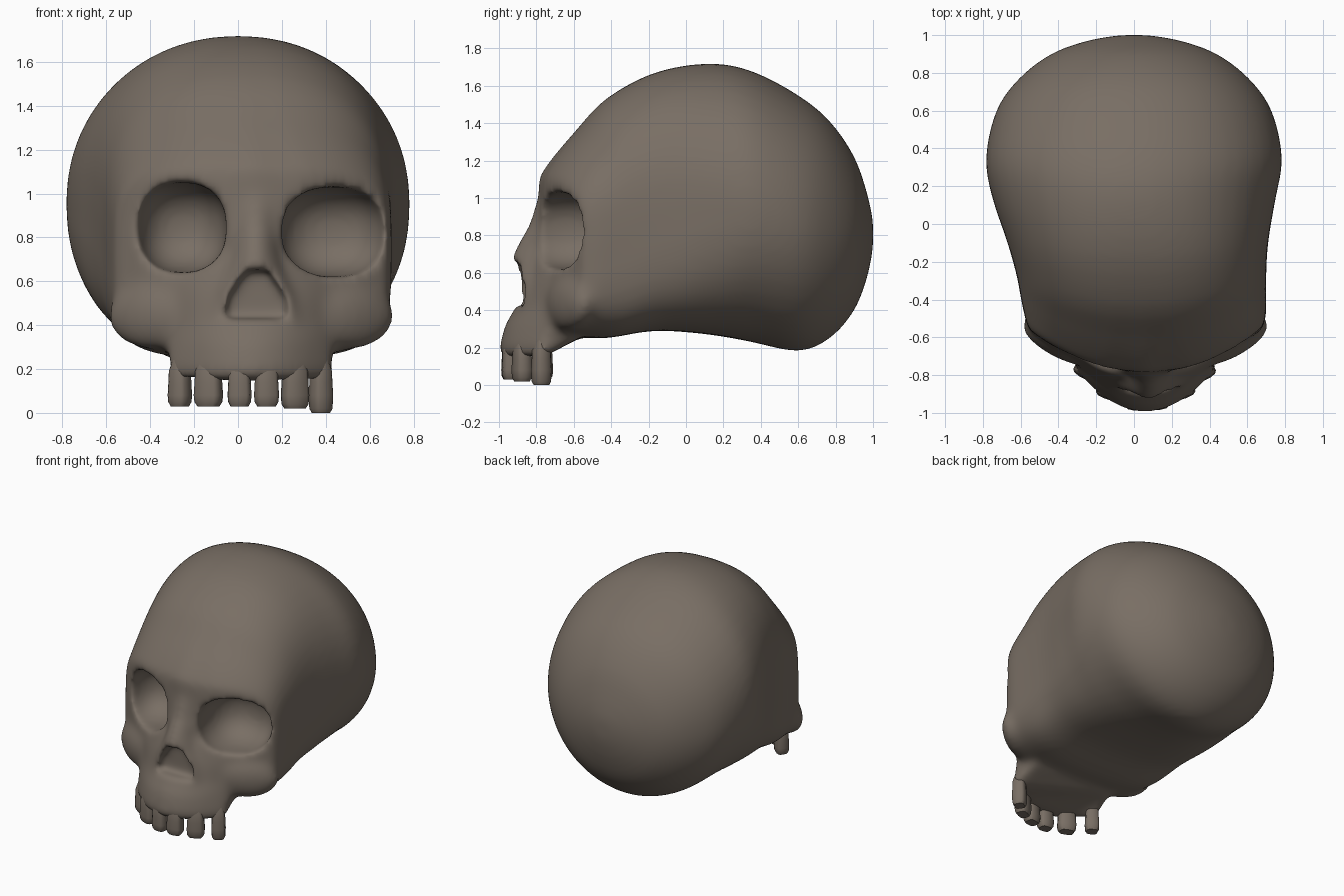
import bpy, bmesh, math
from mathutils import Matrix, Vector

old = bpy.data.objects.get("Cube")
if old:
    bpy.data.objects.remove(old, do_unlink=True)

bone = bpy.data.materials.new("grey_brown_bone")
bone.diffuse_color = (0.19, 0.157, 0.128, 1)
bone.use_nodes = True
bone.node_tree.nodes["Principled BSDF"].inputs["Base Color"].default_value = bone.diffuse_color
FACE_X = 0.06


def power(v, e):
    return math.copysign(abs(v) ** e, v)


def skin(bm, rings):
    """Bridge matching closed rings and cap both ends."""
    loops = [[bm.verts.new(p) for p in ring] for ring in rings]
    n = len(loops[0])
    for a, b in zip(loops, loops[1:]):
        for i in range(n):
            j = (i + 1) % n
            bm.faces.new((a[i], a[j], b[j], b[i]))
    bm.faces.new(loops[0])
    bm.faces.new(loops[-1][::-1])


def ellipsoid(bm, centre, radii, e=1.0):
    made = bmesh.ops.create_uvsphere(bm, u_segments=24, v_segments=14, radius=1)
    for v in made["verts"]:
        v.co = Vector([c + r * power(p, e) for c, r, p in zip(centre, radii, v.co)])


def make(name, bm):
    bmesh.ops.recalc_face_normals(bm, faces=bm.faces)
    mesh = bpy.data.meshes.new(name)
    bm.to_mesh(mesh)
    bm.free()
    obj = bpy.data.objects.new(name, mesh)
    bpy.context.collection.objects.link(obj)
    mesh.materials.append(bone)
    return obj


def smooth(obj, angle):
    bpy.ops.object.select_all(action="DESELECT")
    bpy.context.view_layer.objects.active = obj
    obj.select_set(True)
    bpy.ops.object.shade_smooth_by_angle(angle=math.radians(angle))


# Cranium stations: depth, centre x, half width, bottom, top, face bend,
# squareness of the upper half, squareness of the lower half
stations = [
    (-.79, .06, .62, .29, 1.11, .60, 4.6, 4.5),
    (-.72, .06, .64, .27, 1.21, .58, 3.8, 4.5),
    (-.60, .05, .65, .26, 1.35, .50, 3.1, 4.5),
    (-.43, .04, .66, .25, 1.53, .35, 2.6, 4.3),
    (-.17, .02, .69, .29, 1.67, .15, 2.3, 3.9),
    (.12, 0, .75, .27, 1.72, .03, 2.1, 2.9),
    (.35, 0, .785, .23, 1.68, 0, 2.1, 2.2),
    (.60, 0, .73, .18, 1.55, 0, 2.1, 1.95),
    (.77, 0, .61, .25, 1.41, 0, 2.1, 1.95),
    (.90, 0, .44, .40, 1.22, 0, 2.0, 2.0),
    (.97, 0, .25, .58, 1.02, 0, 2.0, 2.0),
    (1.0, 0, .08, .73, .88, 0, 2.0, 2.0),
]


def refine(rows, steps):
    """Insert spline-blended rows between the given ones."""
    result = []
    for i in range(len(rows) - 1):
        quad = [rows[max(i - 1, 0)], rows[i], rows[i + 1], rows[min(i + 2, len(rows) - 1)]]
        for k in range(steps):
            t = k / steps
            result.append([b + t / 2 * (c - a + t * (2 * a - 5 * b + 4 * c - d
                           + t * (3 * b - a - 3 * c + d))) for a, b, c, d in zip(*quad)])
    return result + [rows[-1]]


def station_ring(s, cx, hw, zb, zt, bend, upper, lower, scale=1.0):
    ring = []
    for i in range(48):
        a = math.tau * i / 48
        e = 2 / (lower if math.sin(a) < 0 else upper)
        dx = hw * scale * power(math.cos(a), e)
        z = (zb + zt) / 2 + (zt - zb) / 2 * scale * power(math.sin(a), e)
        ring.append((cx + dx, s + bend * dx * dx, z))
    return ring


bm = bmesh.new()
face_fill = [station_ring(*stations[0], scale=f) for f in (.1, .35, .6, .8)]
skin(bm, face_fill + [station_ring(*s) for s in refine(stations, 3)])


# Upper jaw and nose bridge: height, half width, front depth, sweep back at sides
def arch_ring(cx, z, hw, front, sweep, lift=0.0):
    ring = [(cx + hw * u / 6, front + sweep * (u / 6) ** 2, z) for u in range(-6, 7)]
    return ring + [(cx + hw * .9, -.58, z + lift), (cx - hw * .9, -.58, z + lift)]


jaw = [(.145, .37, -.99, .22, .10), (.20, .38, -1.0, .24, .07), (.32, .38, -.97, .24),
       (.42, .37, -.91, .19), (.55, .37, -.87, .16), (.70, .30, -.82, .10)]
nose = [(.40, .19, -.90, .04), (.55, .16, -.915, .04), (.67, .11, -.94, .09),
        (.74, .10, -.91, .10), (.86, .09, -.84, .07), (1.04, .11, -.78, .04)]
skin(bm, [arch_ring(FACE_X, *r) for r in jaw])
skin(bm, [arch_ring(FACE_X + .02, *r) for r in nose])

# Cheekbones, turned to follow the curve of the face
for side in (-1, 1):
    cheek = bmesh.ops.create_uvsphere(bm, u_segments=24, v_segments=14, radius=1)
    place = (Matrix.Translation((FACE_X + side * .46, -.625, .44))
             @ Matrix.Rotation(side * .5, 4, "Z") @ Matrix.Diagonal((.22, .08, .15, 1)))
    bmesh.ops.transform(bm, matrix=place, verts=cheek["verts"])
skull = make("skull", bm)

# Eye socket and nose opening cutters
bm = bmesh.new()
ellipsoid(bm, (-.255, -.69, .845), (.205, .27, .205), .85)
ellipsoid(bm, (.43, -.645, .825), (.245, .26, .205), .85)
sockets = make("socket_cutter", bm)
bm = bmesh.new()
outline = [(-.15, .43), (.15, .43), (.13, .53), (.05, .65), (-.05, .65), (-.13, .53)]
skin(bm, [[(.085 + x, y, z) for x, z in outline] for y in (-1.2, -.82)])
opening = make("nose_cutter", bm)


def remesh(size):
    mod = skull.modifiers.new("fuse", "REMESH")
    mod.mode = "VOXEL"
    mod.voxel_size = size


def soften(rounds):
    mod = skull.modifiers.new("soften", "SMOOTH")
    mod.factor, mod.iterations = .5, rounds


remesh(.02)
soften(10)
for cutter in (sockets, opening):
    cutter.hide_render = True
    mod = skull.modifiers.new("cut", "BOOLEAN")
    mod.operation, mod.object = "DIFFERENCE", cutter
remesh(.018)
soften(16)

# Bake the fused surface and drop the cutters
graph = bpy.context.evaluated_depsgraph_get()
baked = bpy.data.meshes.new_from_object(skull.evaluated_get(graph))
skull.modifiers.clear()
skull.data = baked
baked.materials.clear()
baked.materials.append(bone)
for cutter in (sockets, opening):
    bpy.data.objects.remove(cutter, do_unlink=True)
smooth(skull, 60)

# Teeth along the arch: x, width, bottom
teeth = [(-.265, .1, .03), (-.135, .13, .03), (.007, .11, .03),
         (.13, .115, .03), (.26, .125, .02), (.378, .1, .0)]
for i, (x, w, bottom) in enumerate(teeth):
    dx = x - FACE_X
    y = -.945 + 1.7 * dx * dx
    bm = bmesh.new()
    rings = []
    for z, f in ((.24, .6), (.19, .9), (.14, .94), (.08, 1), (bottom + .02, .95), (bottom, .75)):
        rings.append([(w / 2 * f * power(math.cos(a), .6), .048 * f * power(math.sin(a), .6), z)
                      for a in (math.tau * k / 12 for k in range(12))])
    skin(bm, rings)
    turn = Matrix.Rotation(math.atan(2.0 * dx), 4, "Z")
    bmesh.ops.transform(bm, matrix=Matrix.Translation((x, y, 0)) @ turn, verts=bm.verts)
    smooth(make(f"tooth_{i + 1}", bm), 50)
